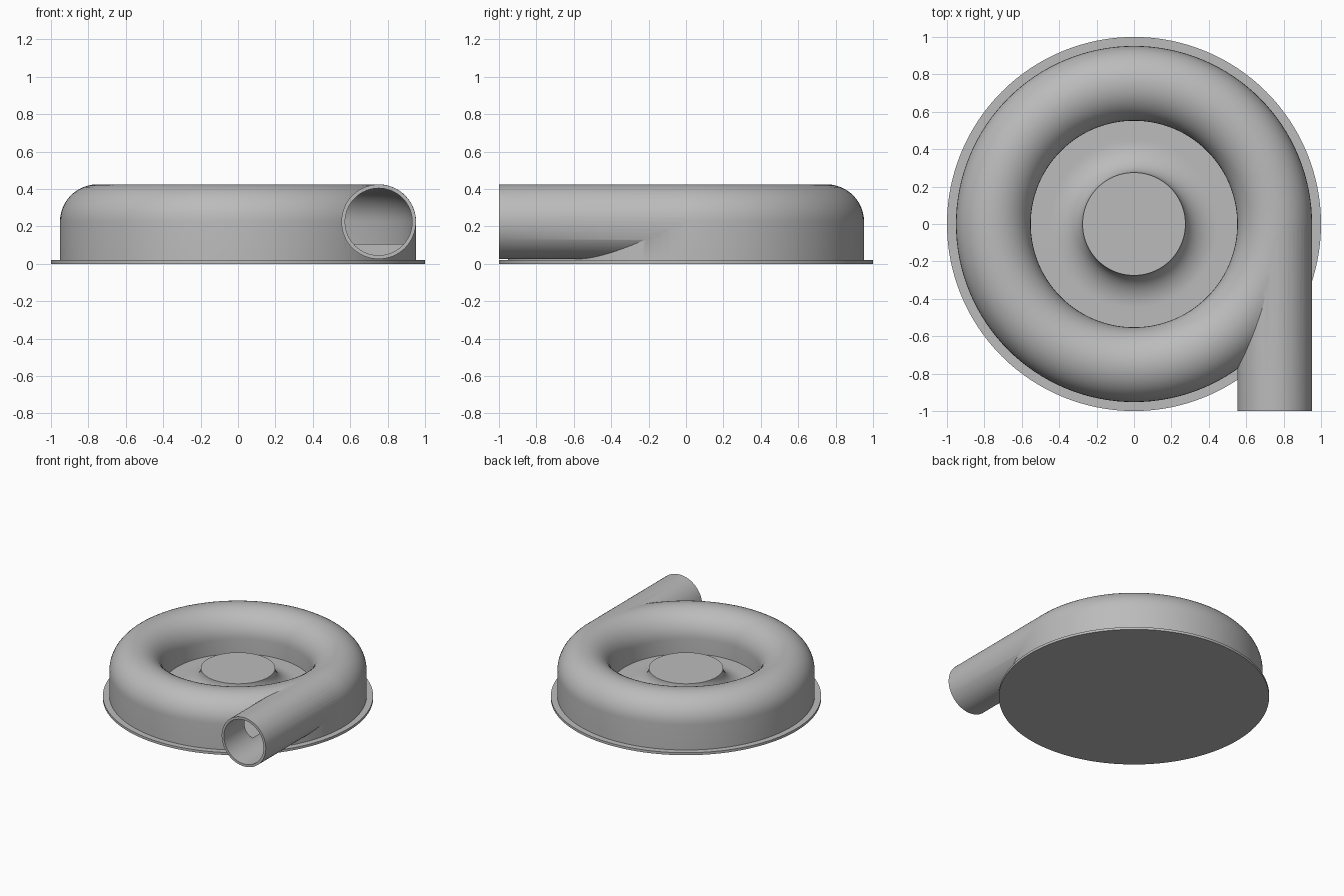
import bpy
import bmesh
from math import pi, cos, sin, radians
from mathutils import Matrix

cube = bpy.data.objects.get("Cube")
if cube:
    bpy.data.objects.remove(cube, do_unlink=True)

grey = bpy.data.materials.new("plain grey")
grey.use_nodes = True
grey.diffuse_color = (0.5, 0.5, 0.5, 1)
grey.node_tree.nodes["Principled BSDF"].inputs["Base Color"].default_value = (0.5, 0.5, 0.5, 1)

TUBE_X, TUBE_Z = 0.752, 0.225   # centre of the ring section
TUBE_R, BORE_R = 0.2, 0.18
FLOOR = 0.105


def make_object(name, bm):
    bmesh.ops.recalc_face_normals(bm, faces=bm.faces)
    mesh = bpy.data.meshes.new(name)
    bm.to_mesh(mesh)
    bm.free()
    mesh.materials.append(grey)
    obj = bpy.data.objects.new(name, mesh)
    bpy.context.collection.objects.link(obj)
    return obj


def revolve(name, profile, steps=128):
    """Spin a closed (radius, height) outline about the z axis."""
    bm = bmesh.new()
    verts = [bm.verts.new((r, 0, z)) for r, z in profile]
    edges = [bm.edges.new((a, b)) for a, b in zip(verts, verts[1:] + verts[:1])]
    bmesh.ops.spin(bm, geom=verts + edges, cent=(0, 0, 0), axis=(0, 0, 1),
                   angle=2 * pi, steps=steps, use_duplicate=False)
    bmesh.ops.remove_doubles(bm, verts=bm.verts, dist=1e-4)
    bmesh.ops.dissolve_degenerate(bm, edges=bm.edges, dist=1e-5)
    return make_object(name, bm)


def pipe(name, radius, y_start, y_end):
    """Solid cylinder along y, in line with the ring section."""
    bm = bmesh.new()
    place = Matrix.Translation((TUBE_X, (y_start + y_end) / 2, TUBE_Z)) @ Matrix.Rotation(pi / 2, 4, 'X')
    bmesh.ops.create_cone(bm, cap_ends=True, segments=64, radius1=radius, radius2=radius,
                          depth=y_end - y_start, matrix=place)
    return make_object(name, bm)


def arch(radius, steps=24):
    """Half circle over the ring section, from the inside to the outside."""
    return [(TUBE_X - radius * cos(pi * i / steps), TUBE_Z + radius * sin(pi * i / steps))
            for i in range(steps + 1)]


def combine(target, tool, operation):
    mod = target.modifiers.new(operation.lower(), 'BOOLEAN')
    mod.operation = operation
    mod.solver = 'EXACT'
    mod.object = tool
    bpy.context.view_layer.objects.active = target
    bpy.ops.object.modifier_apply(modifier=mod.name)
    bpy.data.objects.remove(tool, do_unlink=True)


# Base plate
base_plate = revolve("base_plate", [(0, 0), (1, 0), (1, 0.02), (0, 0.02)])

# Casing: raised hub with a concave flare, floor, rounded ring and straight skirt
HUB_R, HUB_Z, FLARE_R = 0.275, 0.245, 0.45
flare = [(FLARE_R - (FLARE_R - HUB_R) * cos(pi / 2 * i / 16),
          HUB_Z - (HUB_Z - FLOOR) * sin(pi / 2 * i / 16)) for i in range(17)]
casing = revolve("casing", [(0, 0.01), (0, HUB_Z)] + flare
                 + [(TUBE_X - TUBE_R, FLOOR)] + arch(TUBE_R)
                 + [(TUBE_X + TUBE_R, 0.01)])

# Outlet pipe joins the ring at a tangent
combine(casing, pipe("outlet_pipe", TUBE_R - 0.0007, -1, 0.003), 'UNION')

# Hollow ring channel and pipe bore
channel = revolve("channel_cutter", [(TUBE_X - BORE_R, FLOOR)] + arch(BORE_R)
                  + [(TUBE_X + BORE_R, FLOOR)])
combine(casing, channel, 'DIFFERENCE')
combine(casing, pipe("bore_cutter", BORE_R - 0.0007, -1.1, 0.003), 'DIFFERENCE')

# Smooth shading with crisp edges
bpy.ops.object.select_all(action='DESELECT')
for obj in (base_plate, casing):
    obj.select_set(True)
bpy.context.view_layer.objects.active = casing
bpy.ops.object.shade_smooth_by_angle(angle=radians(30))
